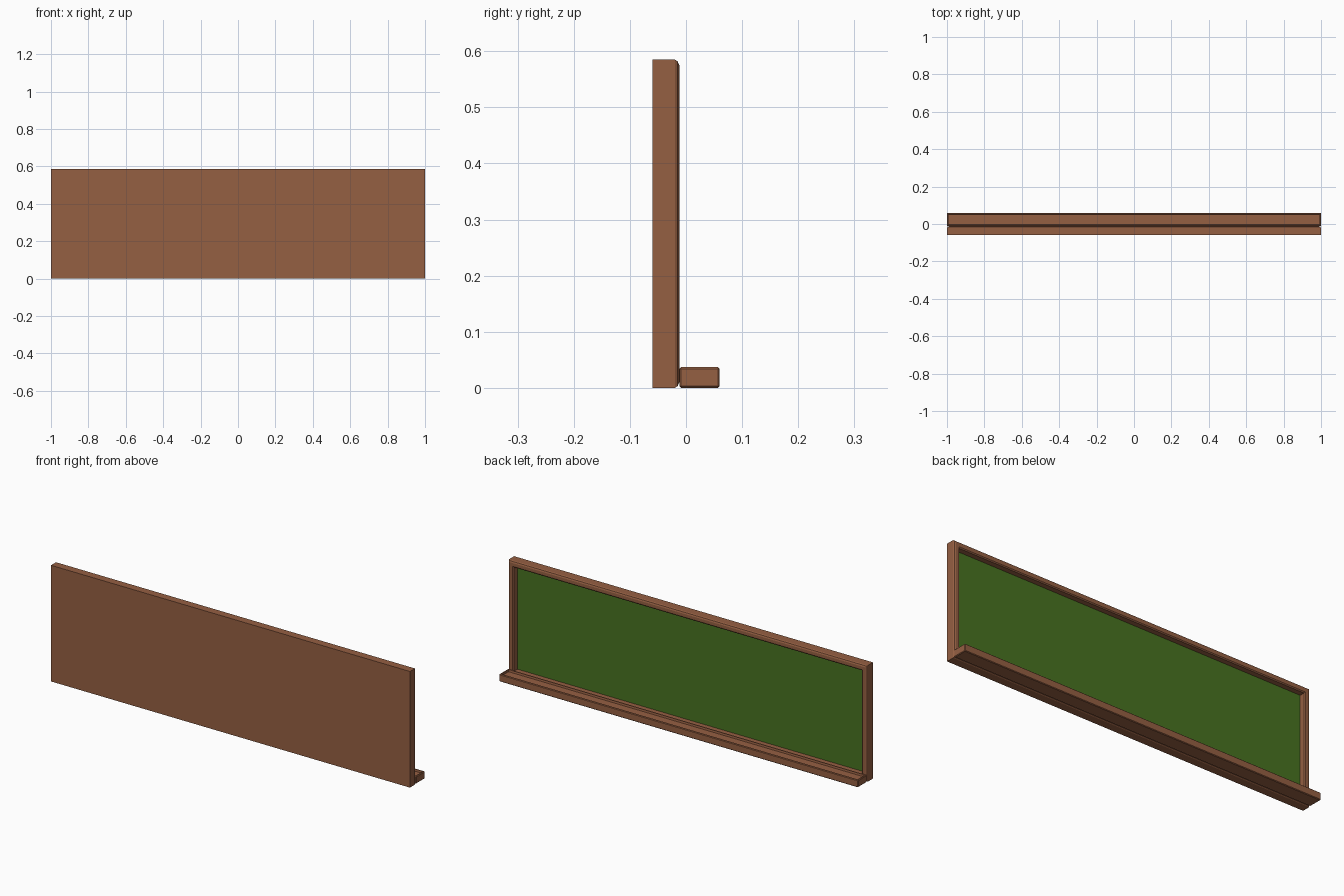
import bpy, bmesh

if "Cube" in bpy.data.objects:
    bpy.data.objects.remove(bpy.data.objects["Cube"])

def material(name, col):
    m = bpy.data.materials.new(name)
    m.diffuse_color = (*col, 1)
    m.use_nodes = True
    m.node_tree.nodes["Principled BSDF"].inputs["Base Color"].default_value = m.diffuse_color
    return m

wood = material("brown wood", (0.30, 0.115, 0.055))
green = material("board green", (0.065, 0.17, 0.015))

def finish(name, bm, mat):
    bmesh.ops.recalc_face_normals(bm, faces=bm.faces)
    me = bpy.data.meshes.new(name)
    bm.to_mesh(me)
    bm.free()
    ob = bpy.data.objects.new(name, me)
    bpy.context.collection.objects.link(ob)
    me.materials.append(mat)
    return ob

def box(bm, x0, x1, y0, y1, z0, z1):
    r = bmesh.ops.create_cube(bm, size=1)
    for v in r["verts"]:
        v.co = ((x0 + x1) / 2 + v.co.x * (x1 - x0), (y0 + y1) / 2 + v.co.y * (y1 - y0),
                (z0 + z1) / 2 + v.co.z * (z1 - z0))

H = 0.585
# frame: nested rectangles (inset, y) swept from the back to the recessed board
bm = bmesh.new()
rings = []
for d, y in [(0, -0.06), (0, -0.02), (0.003, -0.015), (0.010, -0.012),
             (0.026, -0.012), (0.031, -0.016), (0.031, -0.042)]:
    rings.append([bm.verts.new((sx * (1 - d), y, z))
                  for sx, z in [(-1, d), (1, d), (1, H - d), (-1, H - d)]])
for a, b in zip(rings, rings[1:]):
    for i in range(4):
        j = (i + 1) % 4
        bm.faces.new((a[i], a[j], b[j], b[i]))
bm.faces.new(rings[0])
board = bm.faces.new(rings[-1])
ob = finish("framed_board", bm, wood)
ob.data.materials.append(green)
# the recessed panel is the face at the front of the recess
for p in ob.data.polygons:
    if abs(p.center.y + 0.042) < 1e-4:
        p.material_index = 1

# chalk tray with a shallow trough in its top
bm = bmesh.new()
box(bm, -1, 1, -0.012, 0.06, 0, 0.037)
bmesh.ops.bevel(bm, geom=bm.edges[:], offset=0.003, segments=1, affect='EDGES')
bm.normal_update()
top = max(bm.faces, key=lambda f: f.calc_center_median().z)
bmesh.ops.inset_region(bm, faces=[top], thickness=0.006)
bmesh.ops.inset_region(bm, faces=[top], thickness=0.002, depth=-0.01)
finish("chalk_tray", bm, wood)
